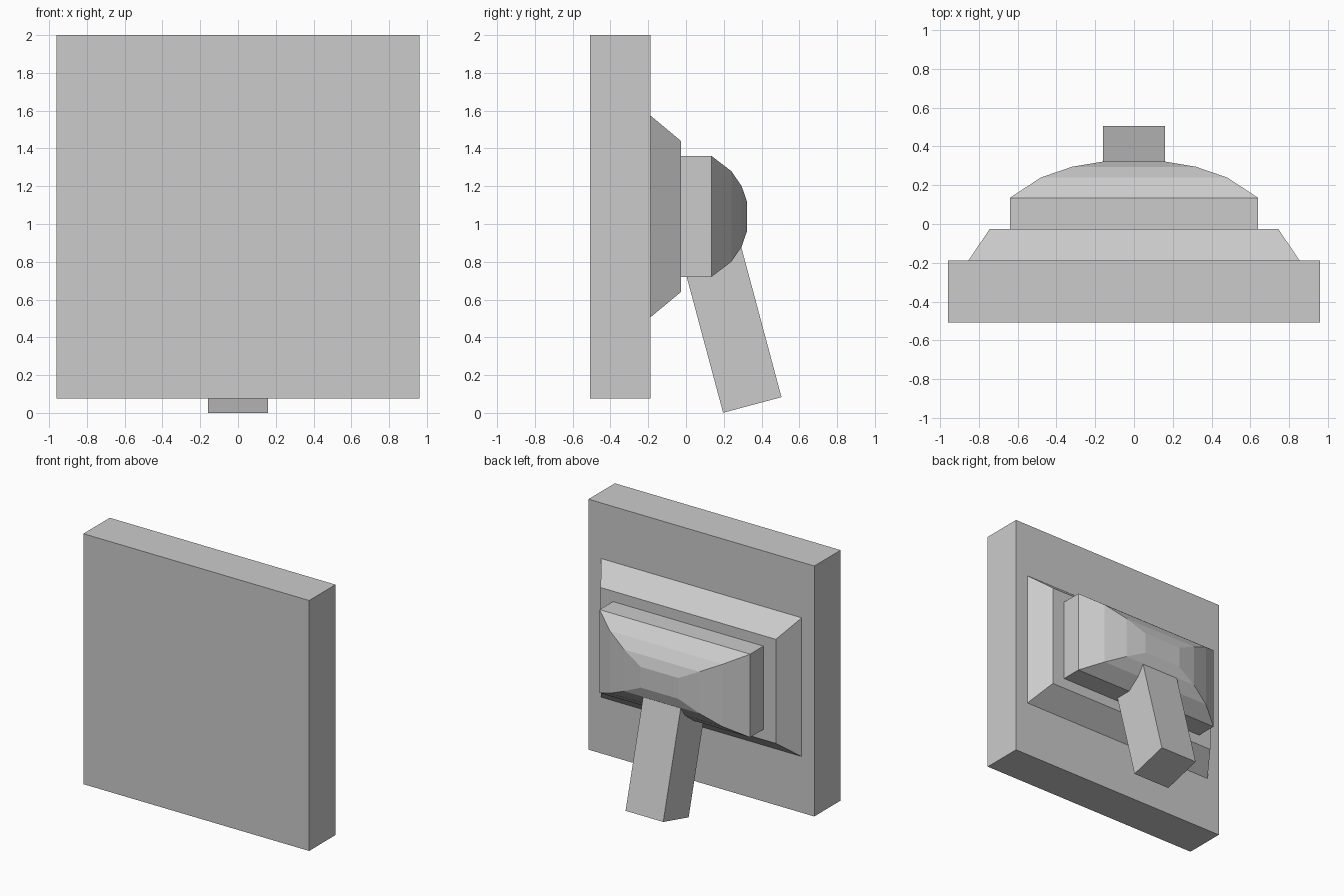
import bpy, bmesh, math
from mathutils import Matrix

if "Cube" in bpy.data.objects:
    bpy.data.objects.remove(bpy.data.objects["Cube"])


def loft(name, rings, zc):
    """Stack of rectangles along y; each ring is (y, half width, half height)."""
    bm = bmesh.new()
    loops = [[bm.verts.new((sx * w, y, zc + sz * h))
              for sx, sz in ((-1, -1), (1, -1), (1, 1), (-1, 1))]
             for y, w, h in rings]
    bm.faces.new(loops[0])
    bm.faces.new(loops[-1])
    for a, b in zip(loops, loops[1:]):
        for i in range(4):
            j = (i + 1) % 4
            bm.faces.new((a[i], a[j], b[j], b[i]))
    return finish(name, bm)


def finish(name, bm):
    bmesh.ops.recalc_face_normals(bm, faces=bm.faces)
    mesh = bpy.data.meshes.new(name)
    bm.to_mesh(mesh)
    bm.free()
    obj = bpy.data.objects.new(name, mesh)
    bpy.context.collection.objects.link(obj)
    return obj


# Flat front slab
loft("front_panel", [(-0.507, 0.96, 0.9625), (-0.187, 0.96, 0.9625)], 1.0375)

# Tapered plate behind the slab
loft("tapered_backing", [(-0.187, 0.853, 0.533), (-0.027, 0.745, 0.40)], 1.04)

# Rear housing with stepped rounded cap
loft("rear_housing", [(-0.027, 0.64, 0.32), (0.135, 0.64, 0.32),
                      (0.24, 0.48, 0.24), (0.295, 0.32, 0.16),
                      (0.322, 0.16, 0.08)], 1.04)

# Square support leg, tilted backwards at its foot
LENGTH = 0.96
bm = bmesh.new()
bmesh.ops.create_cube(bm, size=1.0)
bmesh.ops.transform(bm, verts=bm.verts, matrix=(
    Matrix.Translation((0, 0.351, 0.042))
    @ Matrix.Rotation(math.radians(15), 4, 'X')
    @ Matrix.Translation((0, 0, LENGTH / 2))
    @ Matrix.Diagonal((0.32, 0.32, LENGTH, 1))))
finish("support_leg", bm)
